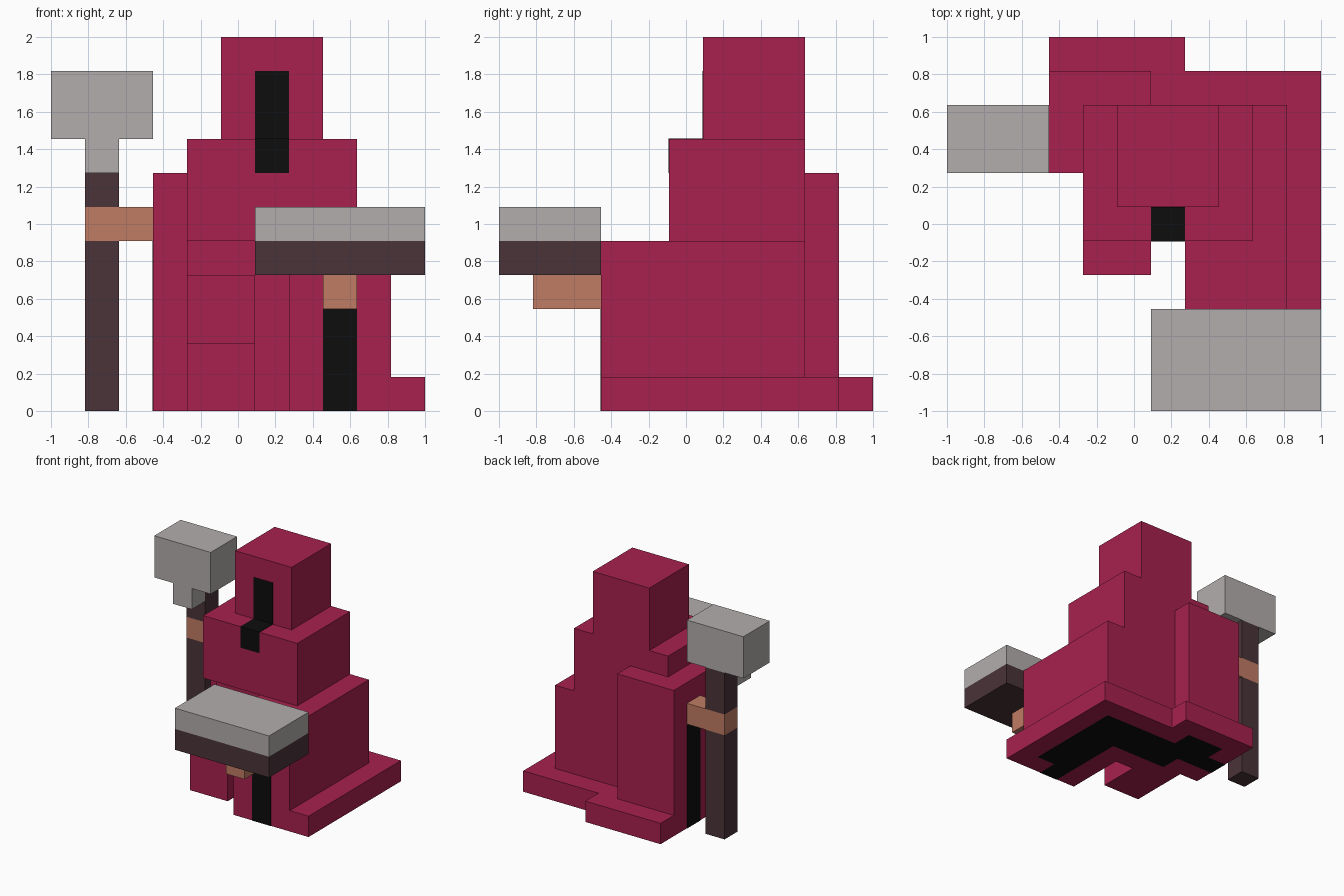
import bpy, bmesh
from mathutils import Vector

cube = bpy.data.objects.get("Cube")
if cube:
    bpy.data.objects.remove(cube, do_unlink=True)

U = 2 / 11      # one block
E = 0.02        # how far painted plates stand proud, in blocks


def material(name, rgb):
    m = bpy.data.materials.new(name)
    m.use_nodes = True
    m.diffuse_color = (*rgb, 1)
    bsdf = next(n for n in m.node_tree.nodes if n.type == 'BSDF_PRINCIPLED')
    bsdf.inputs["Base Color"].default_value = (*rgb, 1)
    bsdf.inputs["Roughness"].default_value = 0.9
    return m


CRIMSON = material("crimson cloth", (0.392, 0.0152, 0.0762))
BLACK = material("black shadow cloth", (0.004, 0.004, 0.004))
GREY = material("pale grey metal", (0.445, 0.423, 0.413))
WOOD = material("dark wood", (0.0685, 0.0331, 0.0395))
SKIN = material("tan skin", (0.527, 0.202, 0.130))


def place(x, y, z):
    """Block coordinates to model coordinates."""
    return Vector((x * U - 1, y * U - 1, z * U))


def add_object(name, bm, *mats):
    bmesh.ops.recalc_face_normals(bm, faces=bm.faces)
    mesh = bpy.data.meshes.new(name)
    bm.to_mesh(mesh)
    bm.free()
    for m in mats:
        mesh.materials.append(m)
    obj = bpy.data.objects.new(name, mesh)
    bpy.context.collection.objects.link(obj)
    return obj


def box(name, mat, x, y, z):
    """Box spanning the given (low, high) block ranges."""
    bm = bmesh.new()
    bmesh.ops.create_cube(bm, size=1)
    lo, hi = place(x[0], y[0], z[0]), place(x[1], y[1], z[1])
    for v in bm.verts:
        v.co = Vector(lo[i] + (v.co[i] + 0.5) * (hi[i] - lo[i]) for i in range(3))
    return add_object(name, bm, mat)


# Robe hem: one-block slab with a dark underside, rows run back to front
HEM = ["RRRR....",
       "RBBRRRRR",
       "BBBBBBBR",
       "RRBBBBBR",
       ".RRRRBBR",
       ".RR.RBBR",
       ".RR.RBBR",
       "....RBRR"]
bm = bmesh.new()
for r, row in enumerate(HEM):
    for c, cell in enumerate(row):
        if cell != ".":
            x, y = 3 + c, 10 - r
            f = bm.faces.new([bm.verts.new(place(x + i, y + j, 0))
                              for i, j in ((0, 0), (0, 1), (1, 1), (1, 0))])
            f.material_index = int(cell == "B")
bmesh.ops.remove_doubles(bm, verts=bm.verts, dist=1e-4)
grown = bmesh.ops.extrude_face_region(bm, geom=bm.faces[:], use_keep_orig=True)
bmesh.ops.translate(bm, vec=(0, 0, U),
                    verts=[v for v in grown["geom"] if isinstance(v, bmesh.types.BMVert)])
for f in bm.faces:
    if f.calc_center_median().z > 0.01:
        f.material_index = 0
add_object("robe_hem", bm, CRIMSON, BLACK)

# Robe, torso, hood
box("robe_left", CRIMSON, (7, 10), (3, 9), (1, 5))
box("robe_back", CRIMSON, (4, 7), (6, 9), (1, 5))
box("right_foot", CRIMSON, (4, 6), (4, 6), (1, 2))
box("right_knee", CRIMSON, (4, 6), (5, 6), (2, 4))
box("right_sleeve", CRIMSON, (3, 6), (7, 10), (1, 7))
box("chest", CRIMSON, (4, 9), (5, 9), (5, 8))
box("hood", CRIMSON, (5, 8), (6, 9), (8, 11))

# Dark openings, slightly proud of the cloth
box("hood_opening", BLACK, (6, 7), (6 - E, 6.5), (8, 10))
box("collar_opening", BLACK, (6, 7), (5 - E, 6), (7, 8 + E))
box("left_sleeve_opening", BLACK, (8, 9), (3 - E, 3.5), (0, 3))
box("right_sleeve_opening", BLACK, (3 - E, 3.5), (8, 9), (0, 5))

# Hands
box("left_hand", SKIN, (8, 9), (1, 3), (3, 4))
box("right_hand", SKIN, (1, 3), (8, 9), (5, 6))

# Long-handled weapon
box("shaft_lower", WOOD, (1, 2), (8, 9), (0, 5))
box("shaft_upper", WOOD, (1, 2), (8, 9), (6, 8))
box("weapon_head", GREY, (0, 3), (7, 9), (8, 10))
box("weapon_spike", GREY, (1, 2), (7, 8), (7, 8))

# Open book held in front
box("book_cover", WOOD, (6, 11), (0, 3), (4, 5))
box("book_pages", GREY, (6, 11), (0, 3), (5, 6))
